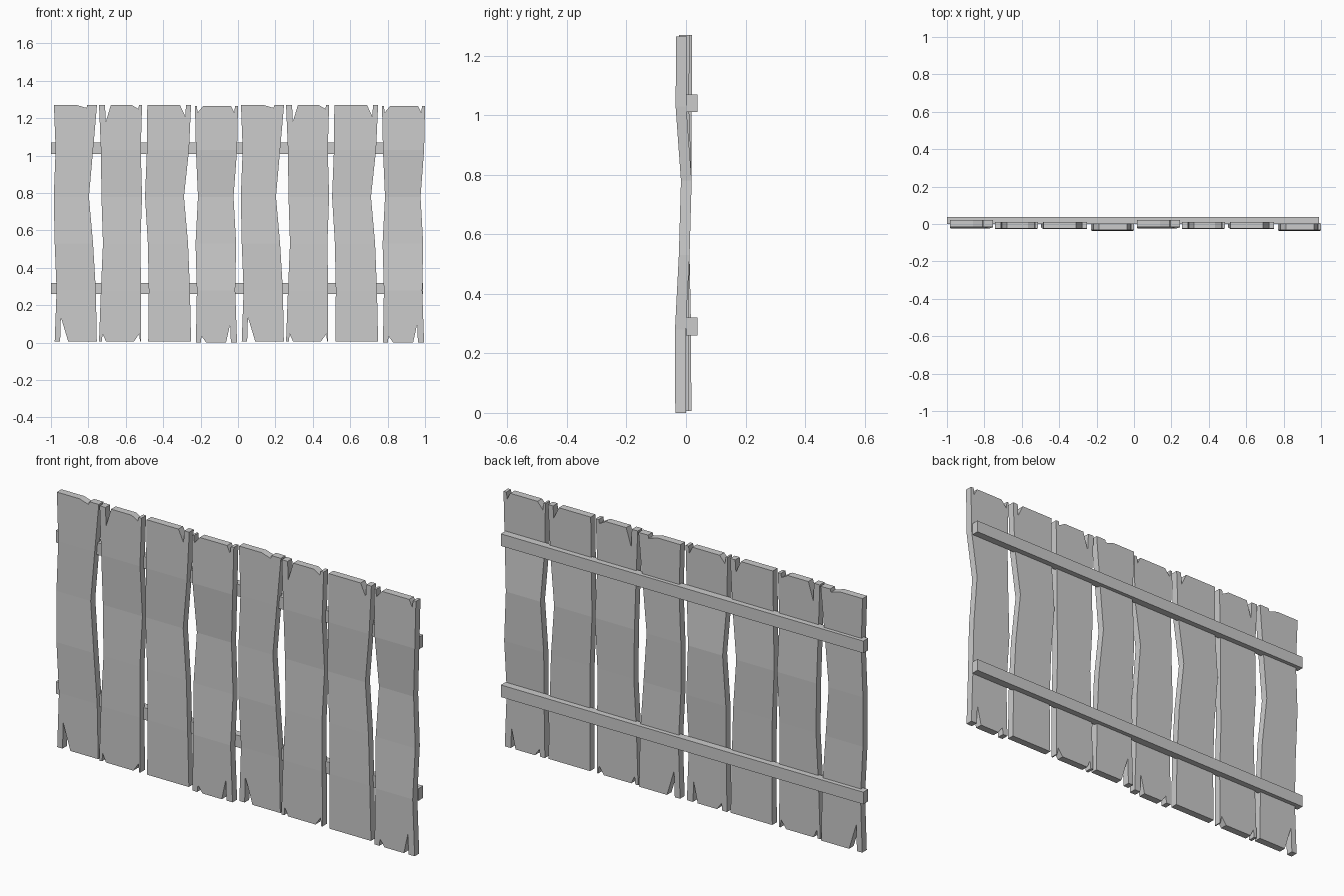
import bpy, bmesh

if "Cube" in bpy.data.objects:
    bpy.data.objects.remove(bpy.data.objects["Cube"])

LEVELS = (0, .28, .53, .78, 1.03, 1.27)          # heights where the boards kink
WARP = (-.009, -.01, -.006, .001, -.008, -.006)  # shared bend in y
THICK = 0.036

# Per board: lean in y, left and right edge x at each level,
# bottom and top splits as (tip x, mouth x, depth)
BOARDS = [
    (.009, (.02, .03, .02, .015, .025, .016), (.245, .24, .225, .203, .225, .246),
     [(.053, .092, .13)], [(.19, .14, .015)]),
    (0, (.257, .267, .278, .27, .267, .257), (.482, .482, .478, .487, .48, .487),
     [(.276, .294, .04), (.472, .444, .04)], [(.293, .32, .09), (.467, .433, .02)]),
    (0, (.52, .523, .518, .503, .513, .515), (.749, .743, .733, .711, .738, .749),
     [], [(.718, .69, .06)]),
    (-.009, (.775, .78, .773, .786, .775, .77), (.995, .985, .99, .976, .995, 1),
     [(.805, .83, .035), (.958, .936, .1)], [(.784, .813, .035), (.98, .963, .035)]),
]


def splits(marks, z, sign):
    """Points of the splits in one board end, from left to right."""
    pts = []
    for tip, mouth, depth in marks:
        near = tip - .004 if mouth > tip else tip + .004
        pts += sorted([(near, z), (tip, z + sign * depth), (mouth, z)])
    return pts


def warp(z, lean):
    for i in range(len(LEVELS) - 1):
        if z <= LEVELS[i + 1] or i == len(LEVELS) - 2:
            t = (z - LEVELS[i]) / (LEVELS[i + 1] - LEVELS[i])
            a, b = (WARP[k] + (0 if k in (2, 3) else lean) for k in (i, i + 1))
            return a + t * (b - a)


def finish(bm, name):
    bmesh.ops.recalc_face_normals(bm, faces=bm.faces[:])
    mesh = bpy.data.meshes.new(name)
    bm.to_mesh(mesh)
    bm.free()
    bpy.context.collection.objects.link(bpy.data.objects.new(name, mesh))


def board(spec, x0, name):
    lean, left, right, bottom, top = spec
    z0, z1 = (0, 1.265) if lean < 0 else (.007, 1.27)
    heights = (z0,) + LEVELS[1:-1] + (z1,)
    outline = (splits(bottom, z0, 1) + list(zip(right, heights))
               + splits(top, z1, -1)[::-1] + list(zip(left, heights))[::-1])
    bm = bmesh.new()
    bm.faces.new([bm.verts.new((x0 + x, -THICK / 2, z)) for x, z in outline])
    # cross cuts so the board can bend
    for z in LEVELS[1:-1]:
        bmesh.ops.bisect_plane(bm, geom=bm.verts[:] + bm.edges[:] + bm.faces[:],
                               dist=1e-4, plane_co=(0, 0, z), plane_no=(0, 0, 1))
    ext = bmesh.ops.extrude_face_region(bm, geom=bm.faces[:])
    for v in ext['geom']:
        if isinstance(v, bmesh.types.BMVert):
            v.co.y += THICK
    for v in bm.verts:
        v.co.y += warp(v.co.z, lean)
    finish(bm, name)


def rail(z, name):
    bm = bmesh.new()
    bmesh.ops.create_cube(bm, size=1)
    for v in bm.verts:
        v.co.x = v.co.x * 1.99 - .005
        v.co.y = v.co.y * .038 + .019
        v.co.z = v.co.z * .06 + z
    finish(bm, name)


# Boards: the set of four appears twice
for half in range(2):
    for i, spec in enumerate(BOARDS):
        board(spec, half - 1, f"board_{half * 4 + i + 1}")

# Rails along the back
rail(.29, "lower_rail")
rail(1.04, "upper_rail")
